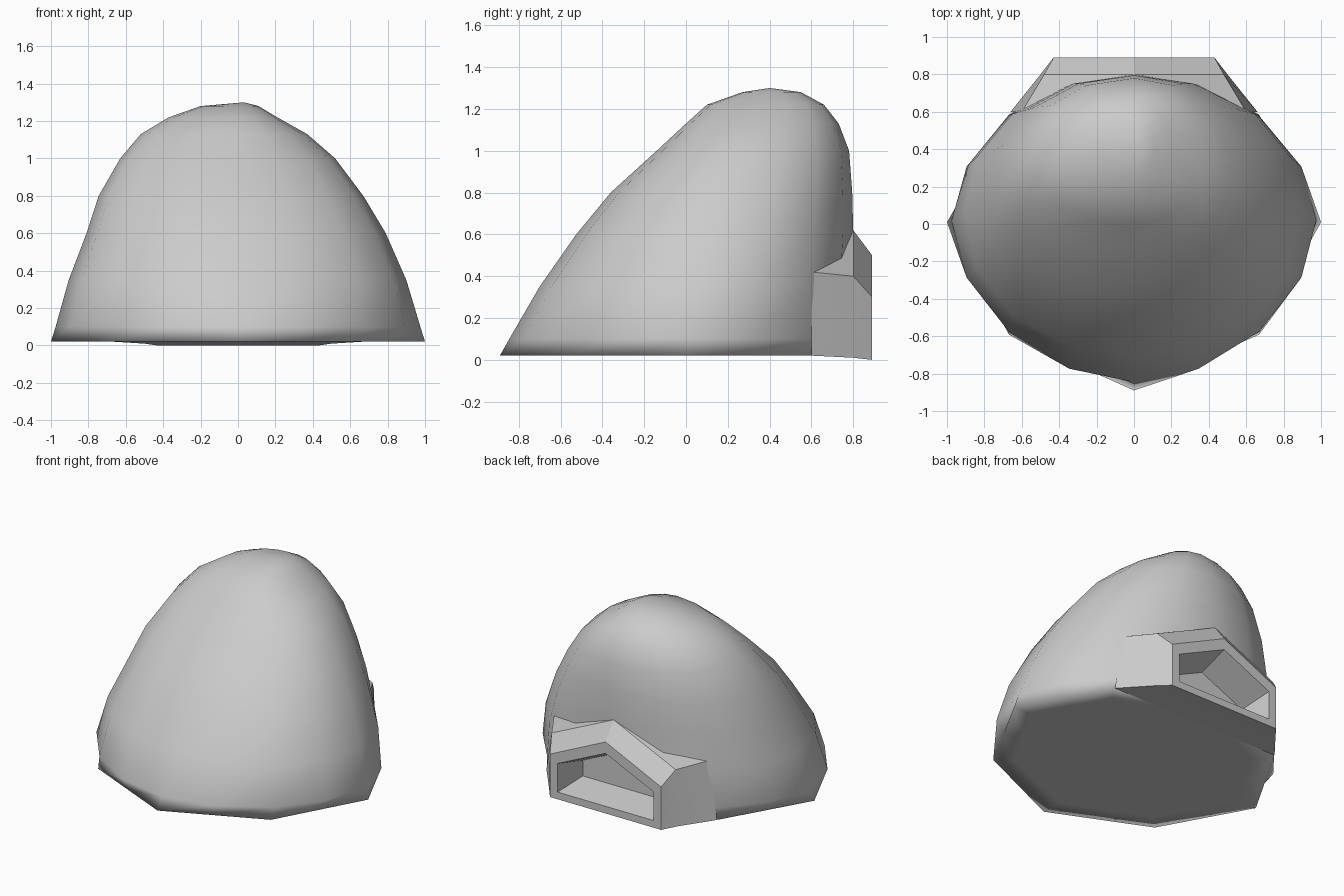
import bpy, bmesh
from math import cos, sin, pi, copysign

if "Cube" in bpy.data.objects:
    bpy.data.objects.remove(bpy.data.objects["Cube"])


def loft(name, rings, tip=None):
    """Skin a stack of equal-length rings; close with end faces or a tip point."""
    bm = bmesh.new()
    loops = [[bm.verts.new(p) for p in r] for r in rings]
    n = len(loops[0])
    for a, b in zip(loops, loops[1:]):
        for i in range(n):
            j = (i + 1) % n
            bm.faces.new((a[i], a[j], b[j], b[i]))
    bm.faces.new(loops[0][::-1])
    if tip:
        t = bm.verts.new(tip)
        for i in range(n):
            bm.faces.new((loops[-1][i], loops[-1][(i + 1) % n], t))
    else:
        bm.faces.new(loops[-1])
    bmesh.ops.recalc_face_normals(bm, faces=bm.faces)
    mesh = bpy.data.meshes.new(name)
    bm.to_mesh(mesh)
    bm.free()
    ob = bpy.data.objects.new(name, mesh)
    bpy.context.collection.objects.link(ob)
    return ob


def activate(ob):
    bpy.ops.object.select_all(action='DESELECT')
    ob.select_set(True)
    bpy.context.view_layer.objects.active = ob


def dome_ring(z, left, right, front, back, yc, power=2.1, octagon=False):
    pts = []
    for i in range(16):
        a = 2 * pi * i / 16
        c, s = cos(a), sin(a)
        c = copysign(abs(c) ** (2 / power), c)
        s = copysign(abs(s) ** (2 / power), s)
        pts.append([c * (right if c > 0 else left),
                    yc + s * (back - yc if s > 0 else yc - front), z])
    if octagon:  # straight edges between the eight corners
        for i in range(1, 16, 2):
            p, q = pts[i - 1], pts[(i + 1) % 16]
            pts[i] = [(u + v) / 2 for u, v in zip(p, q)]
    return pts


def gable(y, wb, zb, ws, zs, za):
    """House-shaped five-sided outline facing y."""
    return [(-wb, y, zb), (wb, y, zb), (ws, y, zs), (0, y, za), (-ws, y, zs)]


# Leaning dome: inset underside, octagonal base, rounder rings above
dome = loft("dome_shell", [
    dome_ring(.02, .85, .85, -.74, .72, .0, 1.75, True),
    dome_ring(.02, 1, 1, -.89, .87, .01, 1.72, True),
    dome_ring(.1, .975, .975, -.845, .83, .02, 1.85),
    dome_ring(.35, .905, .9, -.7, .79, .07),
    dome_ring(.6, .81, .79, -.525, .8, .12),
    dome_ring(.8, .745, .67, -.36, .795, .18),
    dome_ring(1.0, .63, .52, -.14, .78, .25),
    dome_ring(1.13, .52, .37, .0, .73, .31),
    dome_ring(1.22, .37, .21, .1, .66, .36),
    dome_ring(1.28, .2, .11, .27, .55, .41),
], tip=(.03, .4, 1.3))
dome.data.polygons.foreach_set("use_smooth", [True] * len(dome.data.polygons))

# Clear the dome where the entrance recess sits
cutter = loft("entrance_cutter", [gable(.63, .4, .03, .4, .28, .45),
                                  gable(1.1, .4, .03, .4, .28, .45)])
cutter.hide_render = True
cut = dome.modifiers.new("entrance_cut", 'BOOLEAN')
cut.object = cutter
cut.operation = 'DIFFERENCE'
cut.solver = 'EXACT'
activate(dome)
bpy.ops.object.modifier_apply(modifier=cut.name)
bpy.data.objects.remove(cutter, do_unlink=True)

# Gabled entrance at the back with a tapered recess
entrance = loft("entrance_frame", [
    gable(.6, .66, .02, .6, .42, .62),
    gable(.8, .5, .01, .48, .4, .62),
    gable(.89, .43, 0, .43, .3, .5),
    gable(.89, .37, .05, .37, .25, .42),
    gable(.67, .33, .09, .33, .2, .35),
])
activate(entrance)
bpy.ops.object.shade_smooth_by_angle(angle=.5)
